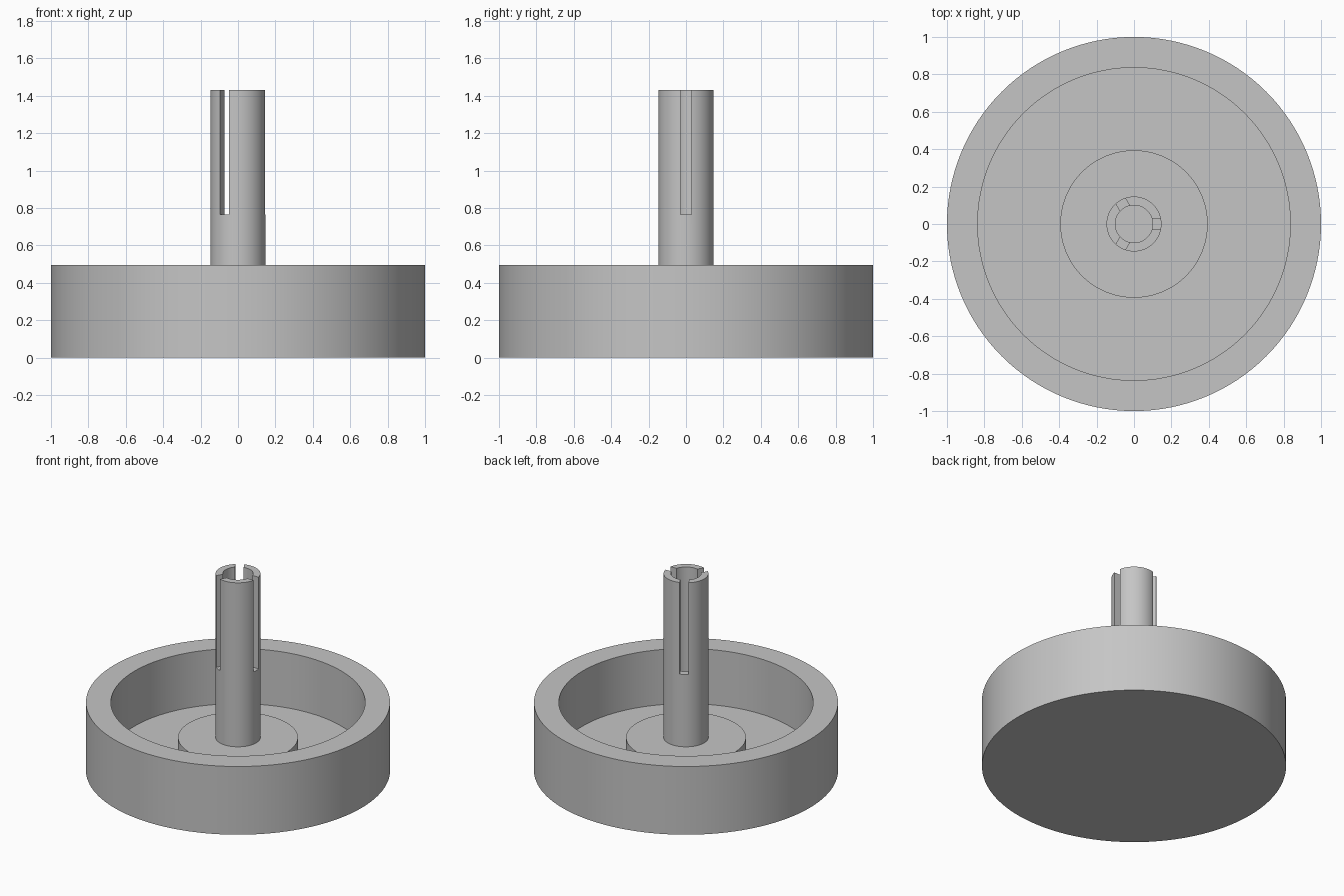
import bpy
import bmesh
import math
from mathutils import Matrix

cube = bpy.data.objects.get("Cube")
if cube:
    bpy.data.objects.remove(cube, do_unlink=True)

grey = bpy.data.materials.new("light_grey")
grey.use_nodes = True
COLOUR = (0.56, 0.56, 0.56, 1)
grey.diffuse_color = COLOUR
grey.node_tree.nodes["Principled BSDF"].inputs["Base Color"].default_value = COLOUR


def add_object(name, bm):
    bmesh.ops.recalc_face_normals(bm, faces=bm.faces)
    mesh = bpy.data.meshes.new(name)
    bm.to_mesh(mesh)
    bm.free()
    mesh.materials.append(grey)
    obj = bpy.data.objects.new(name, mesh)
    bpy.context.collection.objects.link(obj)
    return obj


def lathe(name, profile, steps=128):
    """Spin an (r, z) profile that starts and ends on the z axis."""
    bm = bmesh.new()
    verts = [bm.verts.new((r, 0, z)) for r, z in profile]
    edges = [bm.edges.new(pair) for pair in zip(verts, verts[1:])]
    bmesh.ops.spin(bm, geom=verts + edges, axis=(0, 0, 1), cent=(0, 0, 0),
                   angle=math.tau, steps=steps)
    bmesh.ops.remove_doubles(bm, verts=bm.verts, dist=0.0001)
    return add_object(name, bm)


def smooth(obj):
    bpy.ops.object.select_all(action="DESELECT")
    obj.select_set(True)
    bpy.context.view_layer.objects.active = obj
    bpy.ops.object.shade_smooth_by_angle(angle=math.radians(30))


# Open dish with a thick rim
FLOOR, HUB_TOP, RIM, TOP = 0.095, 0.24, 0.495, 1.43
dish = lathe("dish", [(0, 0), (1, 0), (1, RIM), (0.836, RIM),
                      (0.836, FLOOR), (0, FLOOR)])

# Low round hub on the dish floor
hub = lathe("hub", [(0, FLOOR - 0.02), (0.394, FLOOR - 0.02),
                    (0.394, HUB_TOP), (0, HUB_TOP)])

# Hollow stem rising from the hub
stem = lathe("stem", [(0, HUB_TOP - 0.02), (0.147, HUB_TOP - 0.02), (0.147, TOP),
                      (0.1, TOP), (0.1, HUB_TOP + 0.01), (0, HUB_TOP + 0.01)])

# Three slots down the stem wall, evenly spaced
SLOT_BOTTOM, SLOT_TOP = 0.765, TOP + 0.1
bm = bmesh.new()
for i in range(3):
    place = (Matrix.Rotation(i * math.tau / 3, 4, "Z")
             @ Matrix.Translation((0.14, 0, (SLOT_BOTTOM + SLOT_TOP) / 2))
             @ Matrix.Diagonal((0.14, 0.058, SLOT_TOP - SLOT_BOTTOM, 1)))
    bmesh.ops.create_cube(bm, size=1, matrix=place)
cutter = add_object("slot_cutter", bm)
cutter.hide_render = True
cutter.hide_set(True)

cut = stem.modifiers.new("slots", "BOOLEAN")
cut.operation = "DIFFERENCE"
cut.solver = "EXACT"
cut.object = cutter
bpy.context.view_layer.objects.active = stem
bpy.ops.object.modifier_apply(modifier=cut.name)
bpy.data.objects.remove(cutter, do_unlink=True)

for part in (dish, hub, stem):
    smooth(part)
